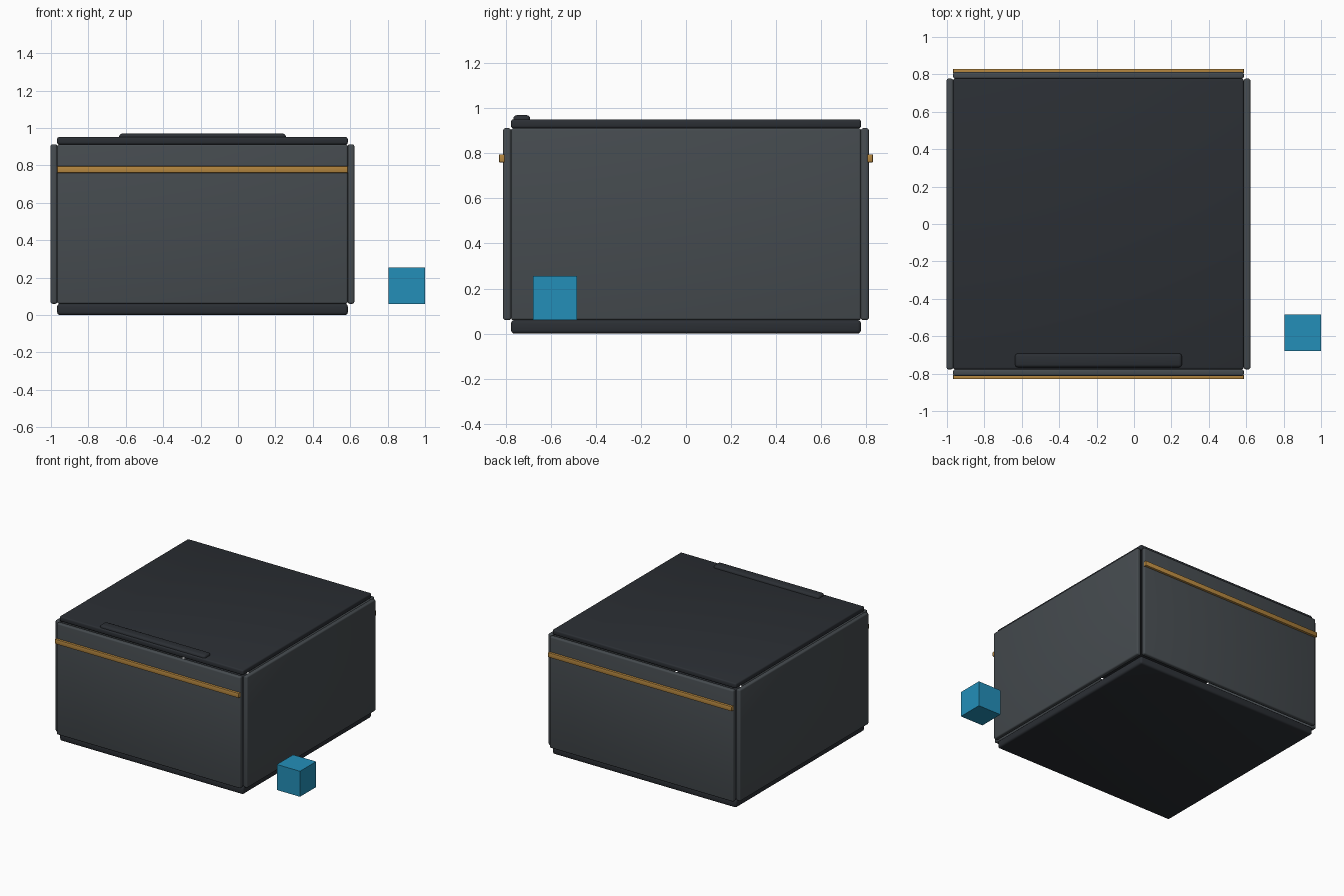
import bpy

if "Cube" in bpy.data.objects:
    bpy.data.objects.remove(bpy.data.objects["Cube"])

CX = -0.19        # box centre in x
HALF = 0.777      # half width of the cavity
WALL = 0.035      # panel thickness
Z0, Z1 = 0.06, 0.912   # panel bottom and top


def material(name, rgb):
    m = bpy.data.materials.new(name)
    m.diffuse_color = (*rgb, 1)
    m.use_nodes = True
    m.node_tree.nodes["Principled BSDF"].inputs["Base Color"].default_value = m.diffuse_color
    return m


panel_mat = material("panel_grey", (0.06, 0.07, 0.078))
dark_mat = material("dark_grey", (0.024, 0.028, 0.034))
gold_mat = material("gold", (0.46, 0.24, 0.05))
blue_mat = material("blue", (0.017, 0.275, 0.485))


def box(name, lo, hi, mat, bevel=0.0, segments=3):
    """Box between two corners with optional rounded edges."""
    bpy.ops.mesh.primitive_cube_add(
        size=1, location=[(a + b) / 2 for a, b in zip(lo, hi)])
    ob = bpy.context.object
    ob.name = name
    ob.scale = [b - a for a, b in zip(lo, hi)]
    bpy.ops.object.transform_apply(location=False, rotation=False, scale=True)
    ob.data.materials.append(mat)
    if bevel:
        mod = ob.modifiers.new("rounded_edges", "BEVEL")
        mod.width = bevel
        mod.segments = segments
        bpy.ops.object.modifier_apply(modifier=mod.name)
        bpy.ops.object.shade_smooth_by_angle()
    return ob


X0, X1 = CX - HALF, CX + HALF

# Base and lid slabs
box("base", (X0, -HALF, 0), (X1, HALF, Z0), dark_mat, 0.015)
box("lid", (X0, -HALF, Z1), (X1, HALF, 0.951), dark_mat, 0.01)

# Side walls
for name, x in (("left_wall", X0 - WALL), ("right_wall", X1)):
    box(name, (x, -HALF, Z0), (x + WALL, HALF, Z1), panel_mat, 0.01)

# Front and back walls, each with a gold trim strip
for name, s in (("front", -1), ("back", 1)):
    y0, y1 = sorted((s * HALF, s * (HALF + WALL)))
    box(name + "_wall", (X0, y0, Z0), (X1, y1, Z1), panel_mat, 0.01)
    y0, y1 = sorted((s * 0.805, s * 0.83))
    box(name + "_trim", (X0, y0, 0.76), (X1, y1, 0.796), gold_mat, 0.003, 2)

# Grip on the lid
box("lid_grip", (CX - 0.446, -0.767, 0.932), (CX + 0.446, -0.692, 0.97),
    dark_mat, 0.016)

# Small separate cube
box("small_cube", (0.805, -0.68, 0.06), (1.0, -0.485, 0.255), blue_mat)
